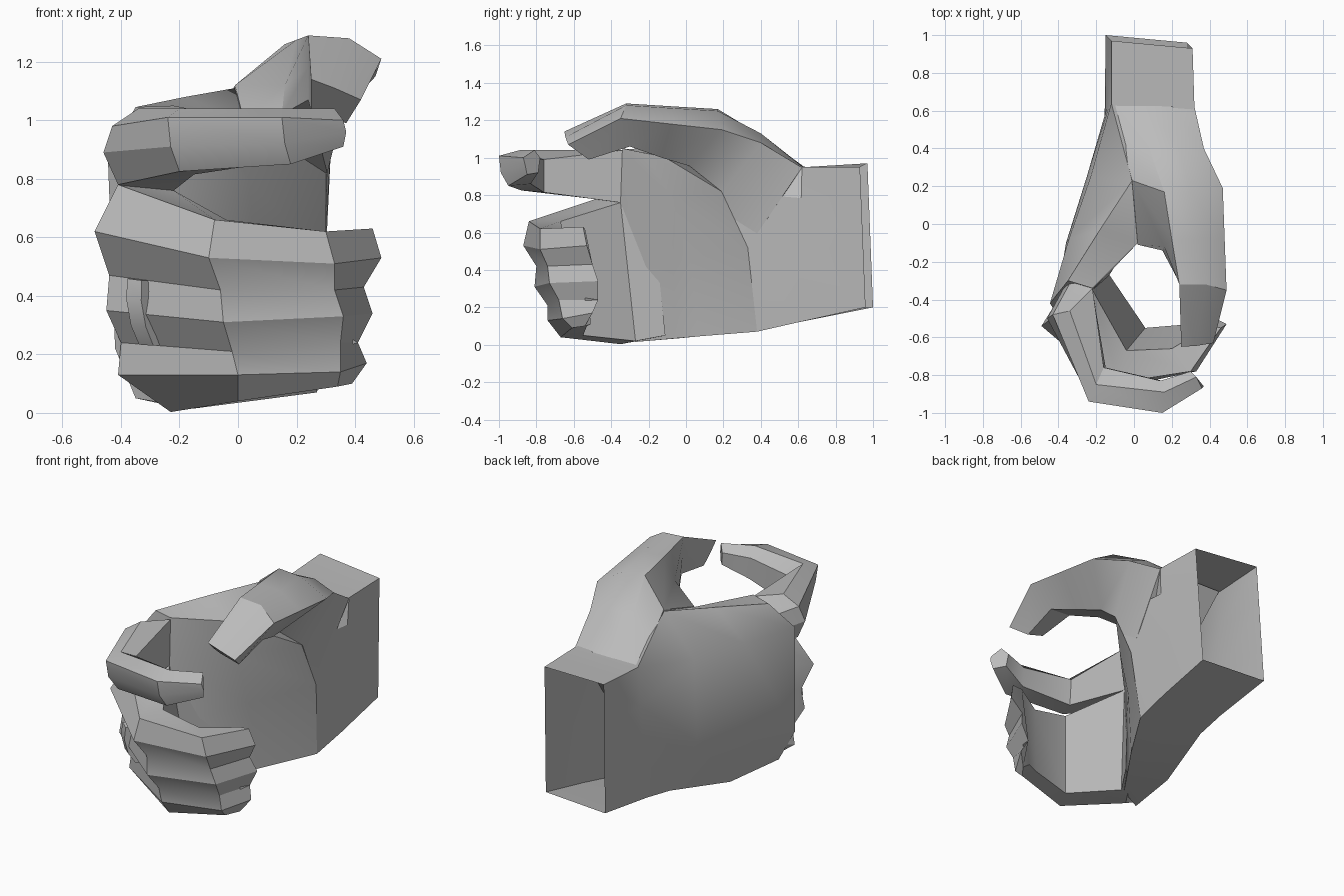
import bpy
import bmesh
from mathutils import Vector

cube = bpy.data.objects.get("Cube")
if cube:
    bpy.data.objects.remove(cube, do_unlink=True)

# One plain grey for the whole hand
grey = bpy.data.materials.new("plain grey")
grey.use_nodes = True
colour = (0.5, 0.5, 0.5, 1)
grey.diffuse_color = colour
for node in grey.node_tree.nodes:
    if node.type == "BSDF_PRINCIPLED":
        node.inputs["Base Color"].default_value = colour


def loft(name, sections, cap_start=True, cap_end=True):
    """Skin a row of closed cross-sections that share a point count."""
    bm = bmesh.new()
    rings = [[bm.verts.new(p) for p in section] for section in sections]
    count = len(rings[0])
    for ring, following in zip(rings, rings[1:]):
        for i in range(count):
            j = (i + 1) % count
            bm.faces.new((ring[i], ring[j], following[j], following[i]))
    if cap_start:
        bm.faces.new(rings[0])
    if cap_end:
        bm.faces.new(rings[-1])
    bmesh.ops.recalc_face_normals(bm, faces=bm.faces)
    mesh = bpy.data.meshes.new(name)
    bm.to_mesh(mesh)
    bm.free()
    mesh.materials.append(grey)
    obj = bpy.data.objects.new(name, mesh)
    bpy.context.collection.objects.link(obj)
    bpy.ops.object.select_all(action="DESELECT")
    obj.select_set(True)
    bpy.context.view_layer.objects.active = obj
    bpy.ops.object.shade_smooth_by_angle()
    return obj


def wrist_section(top_in, top_out, low_out, low_in):
    """Turn four wrist corners into an eight-point section."""
    a, b, c, d = map(Vector, (top_in, top_out, low_out, low_in))
    return [a, b, b.lerp(c, 0.3), b.lerp(c, 0.7), c,
            d, d.lerp(a, 0.45), d.lerp(a, 0.8)]


def shifted(section, offset):
    return [Vector(p) + Vector(offset) for p in section]


# Palm and open wrist: top inner, top outer, back, bottom, then palm side
wrist_end = wrist_section((.31, .93, .95), (-.12, .97, .97),
                          (-.15, 1, .2), (.28, .96, .2))
wrist_fold = wrist_section((.32, .62, .95), (-.12, .64, .95),
                           (-.155, .6, .145), (.28, .6, .12))
palm_heel = [(.02, -.1, 1), (-.01, .23, 1.11), (-.23, .25, .88), (-.25, .25, .38),
             (-.17, .4, .115), (.27, .38, .07), (.3, .33, .52), (.3, .19, .82)]
mid_palm = [(-.1, -.22, 1.025), (-.18, -.03, 1.08), (-.345, -.08, .88),
            (-.36, -.1, .3), (-.28, -.03, .035), (.08, .07, .045),
            (.06, .02, .46), (.04, -.08, .79)]
knuckle_line = [(-.22, -.34, 1.05), (-.35, -.3, 1.045), (-.445, -.42, .88),
                (-.42, -.46, .22), (-.35, -.4, .05), (-.15, -.27, .015),
                (-.18, -.3, .4), (-.22, -.35, .76)]
loft("palm_and_wrist",
     [wrist_end, wrist_fold, palm_heel, mid_palm, knuckle_line],
     cap_start=False)

# Thumb and its heel: swell out of the wrist, then bend forward
loft("thumb", [
    [(-.11, .64, .945), (.05, .635, .945), (.2, .63, .945),
     (.32, .62, .947), (.295, .33, .52), (-.05, .4, .6)],
    [(-.06, .42, 1.025), (.08, .4, 1.12), (.24, .4, 1.13),
     (.37, .4, 1.08), (.305, .19, .82), (-.03, .2, .9)],
    [(-.01, .23, 1.12), (.16, .17, 1.26), (.3, .17, 1.25),
     (.47, .19, 1.15), (.27, .02, .955), (.02, -.11, 1)],
    [(.16, -.12, 1.12), (.2, -.08, 1.275), (.34, -.08, 1.265),
     (.48, -.08, 1.18), (.33, -.13, 1), (.15, -.14, 1.02)],
    [(.24, -.31, 1.18), (.24, -.32, 1.29), (.38, -.32, 1.28),
     (.49, -.35, 1.21), (.38, -.3, 1.06), (.24, -.3, 1.07)],
    [(.25, -.6, 1.09), (.25, -.65, 1.14), (.33, -.645, 1.11),
     (.42, -.63, 1.07), (.37, -.52, .99), (.25, -.53, 1.03)],
])

# Index finger: six-sided, hooked round to the front
index_knuckle = [(-.43, -.48, .98), (-.46, -.5, .89), (-.41, -.5, .78),
                 (-.22, -.35, .76), (-.22, -.34, 1.04), (-.34, -.46, 1.04)]
loft("index_finger", [
    shifted(index_knuckle, (.12, .22, -.04)),
    index_knuckle,
    [(-.24, -.94, 1.01), (-.23, -.93, .91), (-.2, -.88, .825),
     (-.15, -.76, .815), (-.16, -.76, .99), (-.2, -.85, 1.04)],
    [(.15, -1, 1.01), (.16, -.99, .92), (.18, -.95, .85),
     (.15, -.83, .86), (.14, -.83, .99), (.16, -.89, 1.04)],
    [(.36, -.87, 1), (.37, -.86, .96), (.36, -.85, .91),
     (.31, -.79, .92), (.3, -.78, 1), (.33, -.81, 1.04)],
])

# Three folded fingers: ridges and valleys down the outside, flat inside
knuckles = [(-.41, -.48, .78), (-.49, -.54, .62), (-.44, -.49, .47),
            (-.45, -.51, .35), (-.4, -.46, .24), (-.41, -.47, .13),
            (-.23, -.35, .003), (-.13, -.27, .02), (-.22, -.35, .76)]
middle_joints = [(-.08, -.84, .66), (-.1, -.87, .53), (-.06, -.8, .42),
                 (-.05, -.81, .31), (-.02, -.74, .21), (0, -.74, .13),
                 (0, -.67, .04), (.06, -.55, .05), (-.04, -.67, .66)]
end_joints = [(.3, -.78, .62), (.33, -.78, .51), (.33, -.74, .42),
              (.36, -.73, .33), (.35, -.68, .24), (.35, -.66, .14),
              (.34, -.61, .09), (.3, -.53, .1), (.2, -.66, .61)]
fingertips = [(.46, -.55, .63), (.49, -.53, .53), (.43, -.5, .43),
              (.46, -.47, .34), (.41, -.47, .24), (.44, -.5, .17),
              (.39, -.54, .1), (.37, -.51, .11), (.4, -.54, .62)]
finger_roots = shifted(knuckles, (.1, .16, .03))
loft("folded_fingers",
     [finger_roots, knuckles, middle_joints, end_joints, fingertips])


# Thin band round the fourth finger
def band_section(t):
    rows = [Vector(a).lerp(Vector(b), t)
            for a, b in zip(knuckles[2:5], middle_joints[2:5])]
    top, ridge, low = rows
    path = [top, top.lerp(ridge, 0.6), ridge.lerp(low, 0.4), low]
    outer = shifted(path, (-.022, -.022, 0))
    inner = shifted(path, (.02, .02, 0))
    return outer + inner[::-1]


loft("finger_ring", [band_section(0.22), band_section(0.35)])
